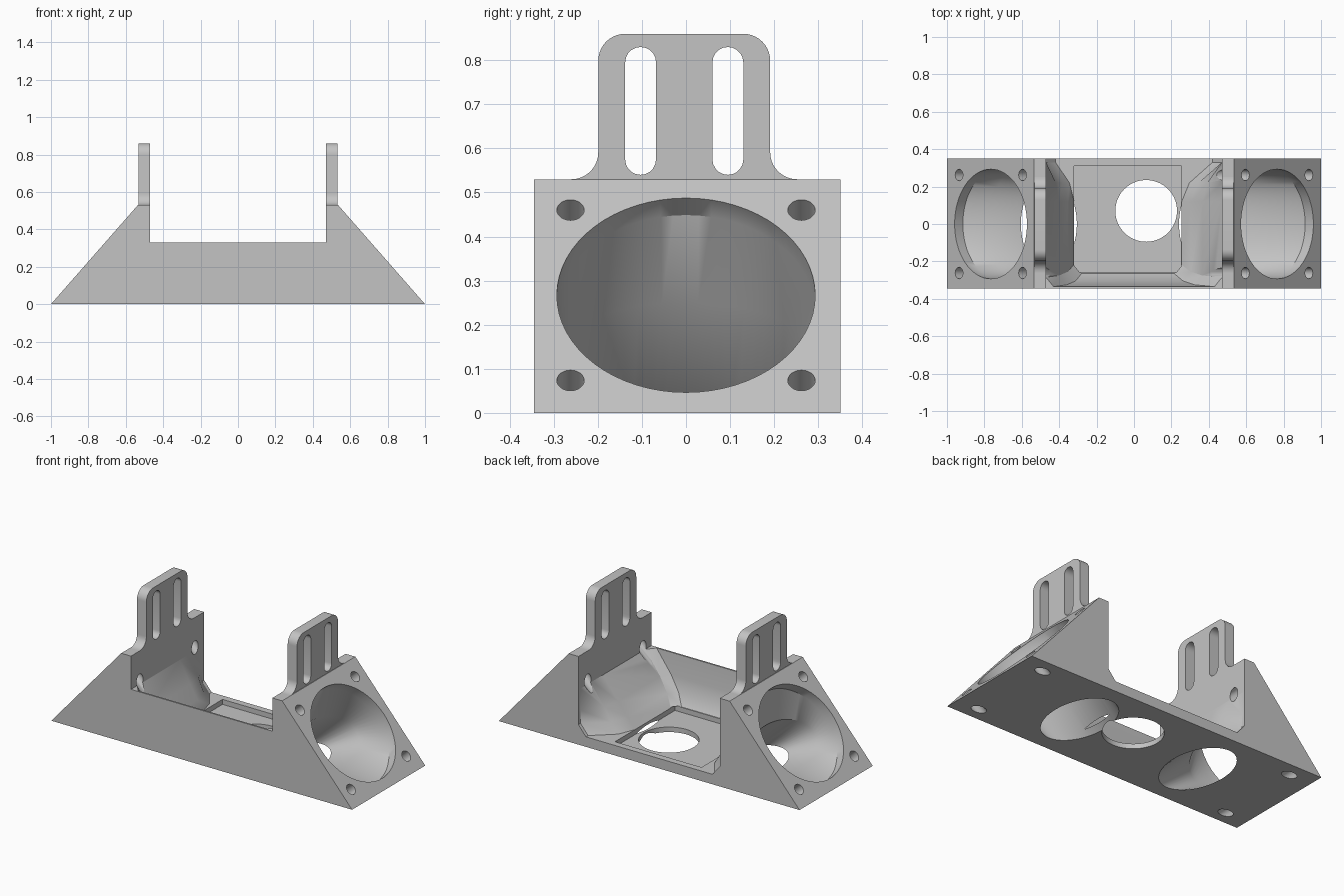
import bpy, bmesh
from math import sin, cos, pi, tau
from mathutils import Vector

cube = bpy.data.objects.get("Cube")
if cube:
    bpy.data.objects.remove(cube, do_unlink=True)

grey = bpy.data.materials.new("plain grey")
grey.use_nodes = True
grey.diffuse_color = (0.55, 0.55, 0.55, 1)
grey.node_tree.nodes["Principled BSDF"].inputs["Base Color"].default_value = (0.55, 0.55, 0.55, 1)


def loft(name, rings):
    """Closed solid through a list of equally long point rings."""
    bm = bmesh.new()
    loops = [[bm.verts.new(p) for p in ring] for ring in rings]
    n = len(loops[0])
    for a, b in zip(loops, loops[1:]):
        for i in range(n):
            j = (i + 1) % n
            bm.faces.new((a[i], a[j], b[j], b[i]))
    bm.faces.new(loops[0][::-1])
    bm.faces.new(loops[-1])
    bmesh.ops.recalc_face_normals(bm, faces=bm.faces[:])
    mesh = bpy.data.meshes.new(name)
    bm.to_mesh(mesh)
    bm.free()
    mesh.materials.append(grey)
    obj = bpy.data.objects.new(name, mesh)
    bpy.context.collection.objects.link(obj)
    return obj


def ellipse(center, u, v, n=64):
    center, u, v = Vector(center), Vector(u), Vector(v)
    return [center + u * sin(tau * i / n) + v * cos(tau * i / n) for i in range(n)]


def arc(cy, cz, r, start, end, n=10):
    steps = [start + (end - start) * i / n for i in range(n + 1)]
    return [(cy + r * cos(a), cz + r * sin(a)) for a in steps]


def along_x(pts, x0, x1):
    return [[(x, y, z) for y, z in pts] for x in (x0, x1)]


def cut(target, cutter):
    cutter.hide_render = True
    mod = target.modifiers.new("cut", 'BOOLEAN')
    mod.operation = 'DIFFERENCE'
    mod.solver = 'EXACT'
    mod.object = cutter
    bpy.context.view_layer.objects.active = target
    bpy.ops.object.modifier_apply(modifier=mod.name)
    bpy.data.objects.remove(cutter, do_unlink=True)


def shade(obj):
    bpy.ops.object.select_all(action='DESELECT')
    obj.select_set(True)
    bpy.context.view_layer.objects.active = obj
    bpy.ops.object.shade_smooth_by_angle(angle=pi / 6)


# Main body: trapezoid block with sloping ends
half = [(1, 0), (0.535, 0.53)]
outline = half + [(-x, z) for x, z in reversed(half)]
body = loft("duct_body", [[(x, y, z) for x, z in outline] for y in (-0.345, 0.35)])


# Central cavity, open at the back, with ramps over the ducts
def cavity_ring(z, left, right, back, front):
    def side(r):
        q = max(back, r)
        return [(r - 0.04, front), (r, front + 0.05), (r, 0.12),
                (r + 0.25 * (q - r), 0.22), (q, 0.33), (q, 0.45)]
    return ([(x, y, z) for x, y in side(right)]
            + [(-x, y, z) for x, y in reversed(side(left))])


cut(body, loft("cavity", [
    cavity_ring(0.06, 0.32, 0.255, 0.42, -0.265),
    cavity_ring(0.12, 0.353, 0.303, 0.47, -0.305),
    cavity_ring(0.2, 0.4, 0.365, 0.47, -0.325),
    cavity_ring(0.33, 0.47, 0.47, 0.47, -0.335),
    cavity_ring(0.331, 0.47, 0.47, 0.47, -0.45),
    cavity_ring(0.8, 0.47, 0.47, 0.47, -0.45)]))

# Shallow floor pocket and its round hole
pocket = [(-0.32, -0.26), (0.255, -0.26), (0.255, 0.31), (-0.32, 0.31)]
cut(body, loft("pocket", [[(x, y, z) for x, y in pocket] for z in (0.03, 0.065)]))
cut(body, loft("floor_hole", [ellipse((0.065, 0.07, z), (0.165, 0, 0), (0, 0.165, 0))
                              for z in (-0.1, 0.1)]))

# Ducts from the round slope openings down to the underside, and screw holes
for s, foot in ((1, 0.375), (-1, 0.44)):
    inward = Vector((-0.752 * s, 0, -0.66))
    up = Vector((-0.66 * s, 0, 0.752))
    mouth = Vector((0.767 * s, 0, 0.268))
    r = 0.293
    rings = [ellipse(mouth + inward * d, up * r, (0, r, 0)) for d in (-0.1, 0.06)]
    rings.append(ellipse((s * (foot + 0.205), 0, 0.14), (-0.115 * s, 0, 0.11), (0, 0.28, 0)))
    rings += [ellipse((s * foot, 0, z), (-0.165 * s, 0, 0), (0, 0.255, 0)) for z in (0, -0.05)]
    cut(body, loft("duct", rings))
    for y in (-0.262, 0.262):
        for h in (-0.257, 0.257):
            base = mouth + up * h + Vector((0, y, 0))
            cut(body, loft("screw_hole", [ellipse(base + inward * d, up * 0.031, (0, 0.031, 0), 24)
                                          for d in (-0.05, 0.27)]))
shade(body)

# Upright mounting tabs with flared feet and two slots each
mid = -0.004
right_edge = (arc(0.256, 0.591, 0.061, -pi / 2, -pi)
              + arc(0.134, 0.799, 0.061, 0, pi / 2))
tab_outline = ([(mid + y, z) for y, z in right_edge]
               + [(mid - y, z) for y, z in reversed(right_edge)])
for side, s in (("left", 1), ("right", -1)):
    tab = loft(side + "_mounting_tab", along_x(tab_outline, 0.47 * s, 0.532 * s))
    for y in (-0.103, 0.095):
        slot = arc(y, 0.795, 0.035, 0, pi) + arc(y, 0.575, 0.035, pi, tau)
        cut(tab, loft("slot", along_x(slot, 0.4 * s, 0.6 * s)))
    shade(tab)
